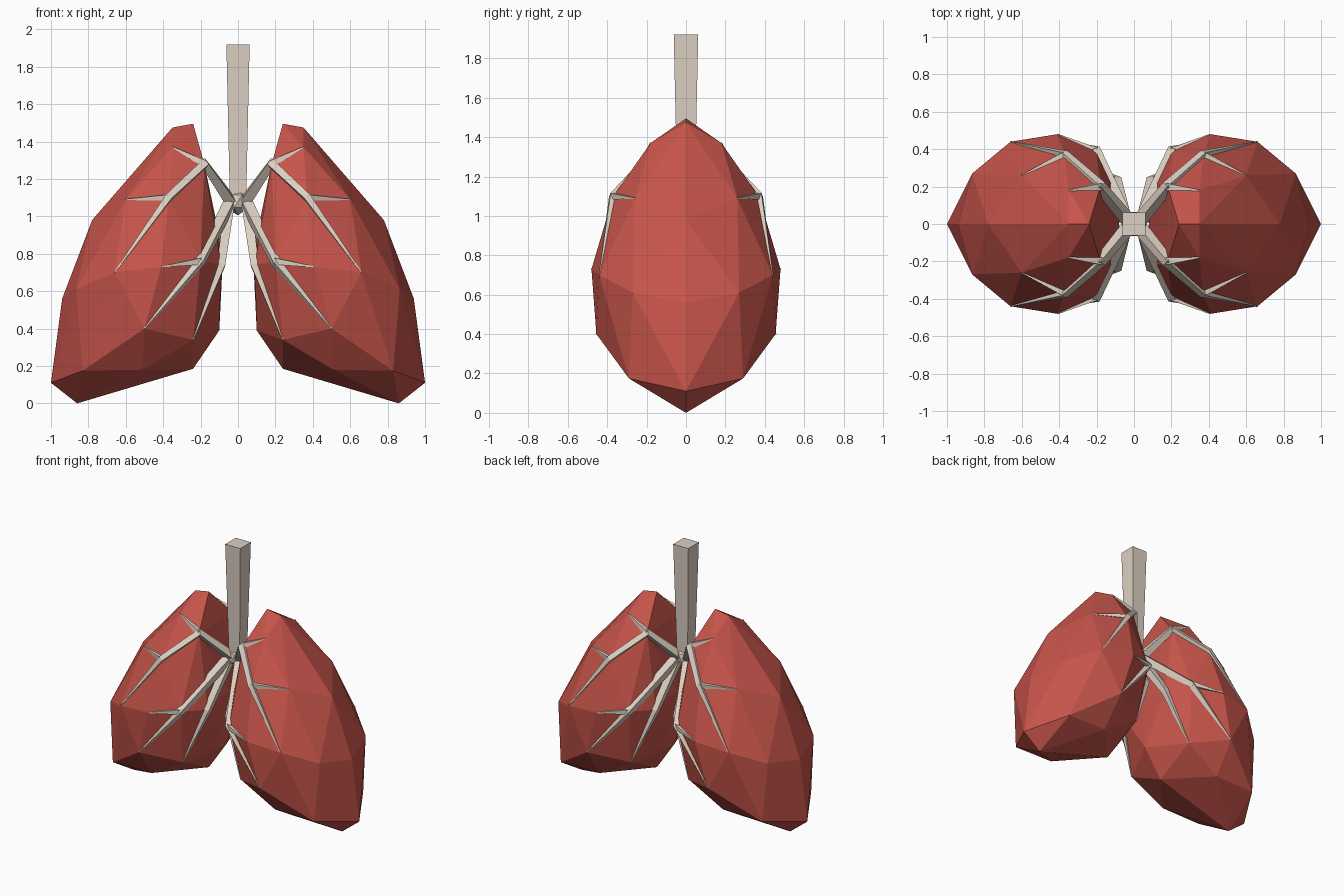
import bpy, bmesh
from mathutils import Vector

if "Cube" in bpy.data.objects:
    bpy.data.objects.remove(bpy.data.objects["Cube"])


def material(name, rgb):
    m = bpy.data.materials.new(name)
    m.diffuse_color = (*rgb, 1)
    m.use_nodes = True
    m.node_tree.nodes["Principled BSDF"].inputs["Base Color"].default_value = m.diffuse_color
    return m


RED = material("lung red", (0.57, 0.090, 0.070))
BEIGE = material("airway beige", (0.72, 0.63, 0.54))


def finish(bm, name, mat, axes=(False, False, False)):
    bmesh.ops.recalc_face_normals(bm, faces=bm.faces[:])
    me = bpy.data.meshes.new(name)
    bm.to_mesh(me)
    bm.free()
    me.materials.append(mat)
    ob = bpy.data.objects.new(name, me)
    bpy.context.collection.objects.link(ob)
    if any(axes):
        mod = ob.modifiers.new("mirror", 'MIRROR')
        mod.use_axis = axes
        mod.use_mirror_merge = False
    return ob


def tube(bm, points, radii, sides=4):
    """Tapered polygon tube swept along a path with a transported frame."""
    pts = [Vector(p) for p in points]
    segs = [(b - a).normalized() for a, b in zip(pts, pts[1:])]
    prev = segs[0]
    u = prev.orthogonal().normalized()
    rings = []
    for i, (p, r) in enumerate(zip(pts, radii)):
        t = (segs[max(i - 1, 0)] + segs[min(i, len(segs) - 1)]).normalized()
        u = prev.rotation_difference(t) @ u
        w = t.cross(u)
        prev = t
        ring = []
        for k in range(sides):
            c, s = ((1, 0), (0, 1), (-1, 0), (0, -1))[k]
            ring.append(bm.verts.new(p + (u * c + w * s) * r))
        rings.append(ring)
    for a, b in zip(rings, rings[1:]):
        for k in range(sides):
            j = (k + 1) % sides
            bm.faces.new((a[k], a[j], b[j], b[k]))
    bm.faces.new(rings[0])
    bm.faces.new(rings[-1])


# Branch joints, which sit on corners of the lung surface
top_joint, top_tip = (.18, .20, 1.28), (.35, .18, 1.37)
mid_joint, mid_tip = (.37, .37, 1.10), (.60, .26, 1.09)
side_tip = (.66, .44, .70)
low_joint, low_tip, front_tip = (.20, .39, .76), (.50, .455, .40), (.41, .48, .73)
inner_joint, inner_tip = (.09, .23, .74), (.24, .31, .34)

# Lungs: faceted hull, symmetric front to back, mirrored across x
centre_line = [(.24, 0, 1.495), (.35, 0, 1.475), (.78, 0, .98), (.94, 0, .56),
               (1, 0, .11), (.86, 0, 0), (.24, 0, .185), (.10, 0, .39), (.08, 0, .80)]
flank = [top_joint, top_tip, mid_joint, mid_tip, side_tip, low_joint, low_tip,
         front_tip, inner_joint, inner_tip,
         (.865, .27, .61), (.83, .29, .175), (.51, .29, .18)]
bm = bmesh.new()
for x, y, z in centre_line + flank + [(x, -y, z) for x, y, z in flank]:
    bm.verts.new((x, y, z))
res = bmesh.ops.convex_hull(bm, input=bm.verts[:])
loose = [v for v in bm.verts if not v.link_faces]
bmesh.ops.delete(bm, geom=loose, context='VERTS')
finish(bm, "lungs", RED, (True, False, False))

# Bronchi: one quarter, mirrored left-right and front-back
hub = (.04, .03, 1.08)
bm = bmesh.new()
tube(bm, [hub, top_joint, mid_joint, side_tip], [.04, .033, .026, .004])
tube(bm, [top_joint, top_tip], [.027, .004])
tube(bm, [mid_joint, mid_tip], [.023, .004])
tube(bm, [(.05, .05, 1.06), low_joint, low_tip], [.04, .03, .004])
tube(bm, [low_joint, front_tip], [.025, .004])
tube(bm, [(.05, .03, 1.05), inner_joint, inner_tip], [.04, .03, .004])
finish(bm, "bronchi", BEIGE, (True, True, False))

# Trachea: four-sided tapered pipe, with corners on the axes
bm = bmesh.new()
tube(bm, [(0, 0, 1.04), (0, 0, 1.10), (0, 0, 1.92)], [.05, .062, .088])
finish(bm, "trachea", BEIGE)

# Junction where the trachea divides
bm = bmesh.new()
bmesh.ops.create_icosphere(bm, subdivisions=1, radius=.075)
for v in bm.verts:
    v.co.z += 1.08
finish(bm, "airway_junction", BEIGE)
